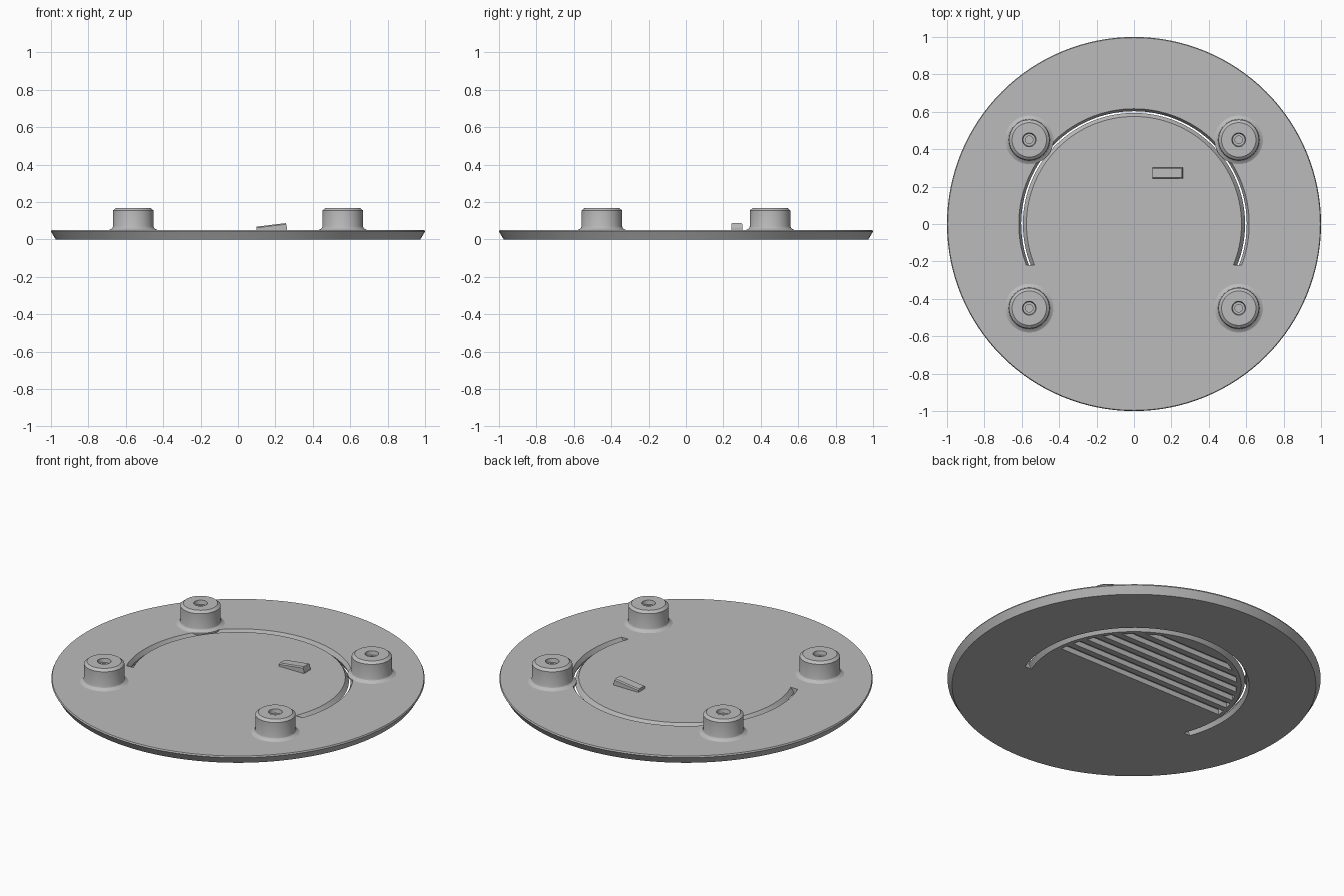
import bpy, bmesh, math

if "Cube" in bpy.data.objects:
    bpy.data.objects.remove(bpy.data.objects["Cube"])

grey = bpy.data.materials.new("plain grey")
grey.diffuse_color = (0.5, 0.5, 0.5, 1)
grey.use_nodes = True
grey.node_tree.nodes["Principled BSDF"].inputs["Base Color"].default_value = grey.diffuse_color


def make_object(name, bm):
    bmesh.ops.recalc_face_normals(bm, faces=bm.faces)
    mesh = bpy.data.meshes.new(name)
    bm.to_mesh(mesh)
    bm.free()
    mesh.materials.append(grey)
    obj = bpy.data.objects.new(name, mesh)
    bpy.context.collection.objects.link(obj)
    return obj


def activate(obj):
    bpy.ops.object.select_all(action='DESELECT')
    obj.select_set(True)
    bpy.context.view_layer.objects.active = obj


def smooth(obj):
    activate(obj)
    bpy.ops.object.shade_smooth_by_angle(angle=math.radians(20))


def lathe(name, profile, steps, x=0, y=0):
    """Spin an axis-to-axis (radius, height) profile into a closed solid."""
    bm = bmesh.new()
    verts = [bm.verts.new((r, 0, z)) for r, z in profile]
    edges = [bm.edges.new(p) for p in zip(verts, verts[1:])]
    bmesh.ops.spin(bm, geom=verts + edges, cent=(0, 0, 0), axis=(0, 0, 1),
                   angle=math.tau, steps=steps, use_duplicate=False)
    bmesh.ops.remove_doubles(bm, verts=bm.verts, dist=1e-5)
    bmesh.ops.dissolve_degenerate(bm, dist=1e-6, edges=bm.edges)
    obj = make_object(name, bm)
    obj.location = (x, y, 0)
    return obj


def bridge(bm, rings):
    """Skin a row of equal rings and cap both ends."""
    rings = [[bm.verts.new(p) for p in ring] for ring in rings]
    n = len(rings[0])
    for a, b in zip(rings, rings[1:]):
        for i in range(n):
            j = (i + 1) % n
            bm.faces.new((a[i], a[j], b[j], b[i]))
    bm.faces.new(rings[0])
    bm.faces.new(rings[-1])


def cut(target, cutter):
    mod = target.modifiers.new("cut", 'BOOLEAN')
    mod.operation = 'DIFFERENCE'
    mod.solver = 'EXACT'
    mod.object = cutter
    activate(target)
    bpy.ops.object.modifier_apply(modifier=mod.name)
    bpy.data.objects.remove(cutter)


# Round base plate with a sloped rim
plate = lathe("base_plate", [(0, 0), (0.975, 0), (1, 0.042), (0.996, 0.05), (0, 0.05)], 128)

# Curved slot, pinched halfway through the plate, with level ends
section = [(0.571, -0.005), (0.619, -0.005), (0.603, 0.025),
           (0.619, 0.055), (0.571, 0.055), (0.594, 0.025)]
steps = 80
rings = []
for i in range(steps + 1):
    ring = []
    for r, z in section:
        start = math.asin(-0.22 / r)
        a = start + (math.pi - 2 * start) * i / steps
        ring.append((r * math.cos(a), r * math.sin(a), z))
    rings.append(ring)
bm = bmesh.new()
bridge(bm, rings)
cut(plate, make_object("slot_cutter", bm))

# Parallel grooves in the underside, ending on a circle inside the slot
bm = bmesh.new()
for k in range(6):
    y0 = 0.05 + 0.082 * k
    y1 = y0 + 0.045
    x0, x1 = (math.sqrt(0.552 ** 2 - y * y) for y in (y0, y1))
    outline = [(-x0, y0), (x0, y0), (x1, y1), (-x1, y1)]
    bridge(bm, [[(x, y, z) for x, y in outline] for z in (-0.01, 0.03)])
cut(plate, make_object("groove_cutter", bm))
smooth(plate)

# Four flared standoffs with countersunk screw holes
standoff = [(0, 0.04), (0.13, 0.04), (0.13, 0.05), (0.119, 0.055), (0.111, 0.062),
            (0.108, 0.071), (0.108, 0.155), (0.092, 0.168), (0.037, 0.168),
            (0.033, 0.145), (0.02, 0.145), (0.02, 0.06), (0, 0.06)]
for side, x in (("left", -0.56), ("right", 0.56)):
    for end, y in (("front", -0.45), ("back", 0.45)):
        smooth(lathe(f"standoff_{end}_{side}", standoff, 40, x, y))

# Small wedge-shaped catch, rising to the right
bm = bmesh.new()
side_outline = [(0.1, 0.045), (0.262, 0.045), (0.262, 0.062), (0.256, 0.087), (0.1, 0.068)]
bridge(bm, [[(x, y, z) for x, z in side_outline] for y in (0.242, 0.302)])
top_edges = [e for e in bm.edges
             if all(v.co.z > 0.065 for v in e.verts) and abs(e.verts[0].co.x - e.verts[1].co.x) > 0.1]
bmesh.ops.bevel(bm, geom=top_edges, offset=0.006, segments=1, affect='EDGES')
make_object("wedge_catch", bm)
